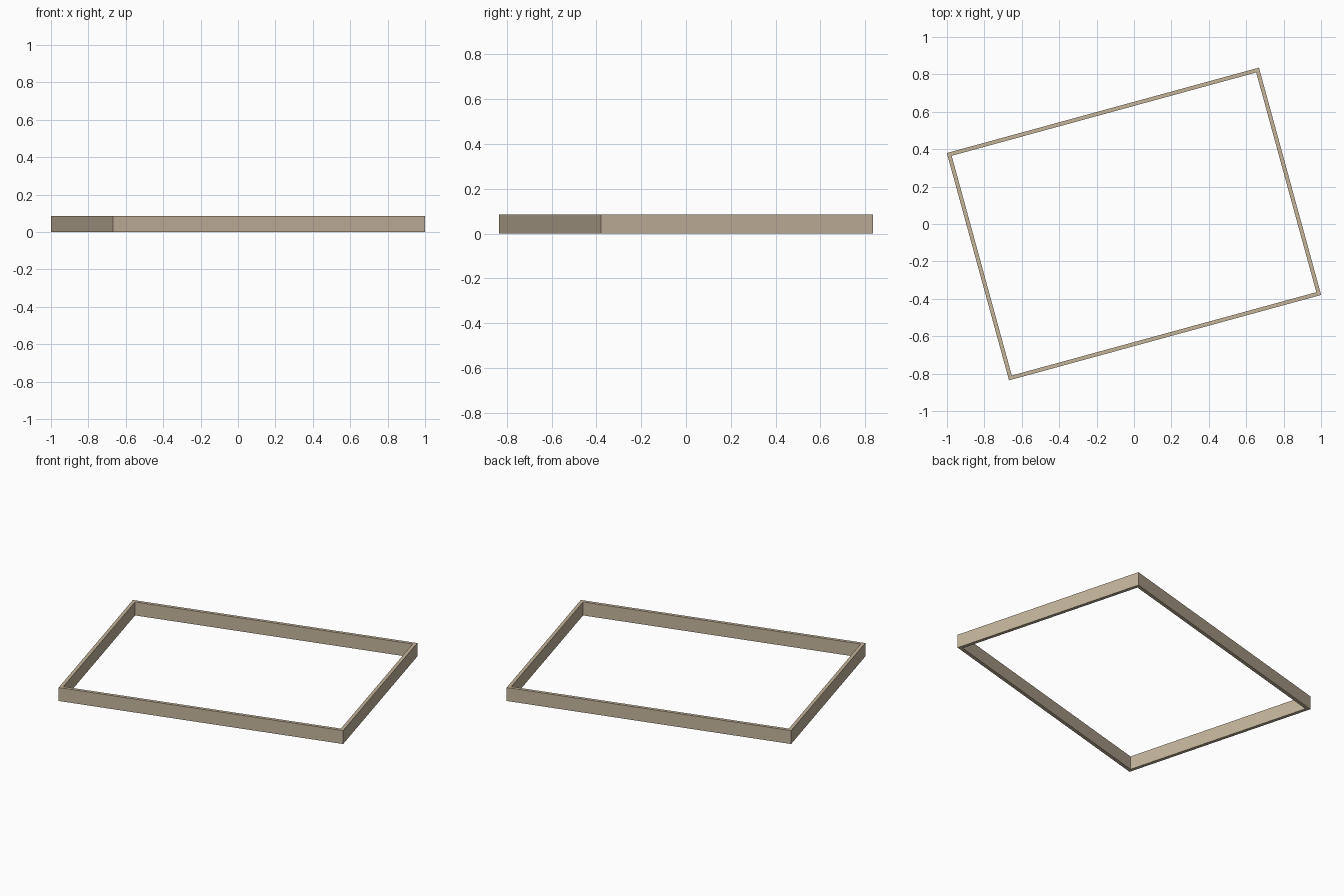
import bpy
import bmesh
from math import radians
from mathutils import Matrix

LENGTH, WIDTH, HEIGHT, WALL = 1.73, 1.26, 0.085, 0.021
TURN = Matrix.Rotation(radians(15.3), 4, 'Z')

cube = bpy.data.objects.get("Cube")
if cube:
    bpy.data.objects.remove(cube, do_unlink=True)

# Tan timber colour
tan = bpy.data.materials.new("tan")
tan.use_nodes = True
colour = (0.55, 0.46, 0.33, 1)
tan.diffuse_color = colour
tan.node_tree.nodes["Principled BSDF"].inputs["Base Color"].default_value = colour


def ring(bm, inset, z):
    """Four corners of a rectangle, counter-clockwise."""
    x, y = LENGTH / 2 - inset, WIDTH / 2 - inset
    return [bm.verts.new((sx * x, sy * y, z))
            for sx, sy in ((-1, -1), (1, -1), (1, 1), (-1, 1))]


# Open rectangular frame with mitred corners
bm = bmesh.new()
loops = [ring(bm, 0, 0), ring(bm, 0, HEIGHT),
         ring(bm, WALL, HEIGHT), ring(bm, WALL, 0)]
for k in range(4):
    a, b = loops[k], loops[(k + 1) % 4]
    for i in range(4):
        j = (i + 1) % 4
        bm.faces.new((a[i], a[j], b[j], b[i]))
bmesh.ops.recalc_face_normals(bm, faces=bm.faces)
bm.transform(TURN)

mesh = bpy.data.meshes.new("rectangular_frame")
bm.to_mesh(mesh)
bm.free()
mesh.materials.append(tan)
frame = bpy.data.objects.new("rectangular_frame", mesh)
bpy.context.collection.objects.link(frame)
